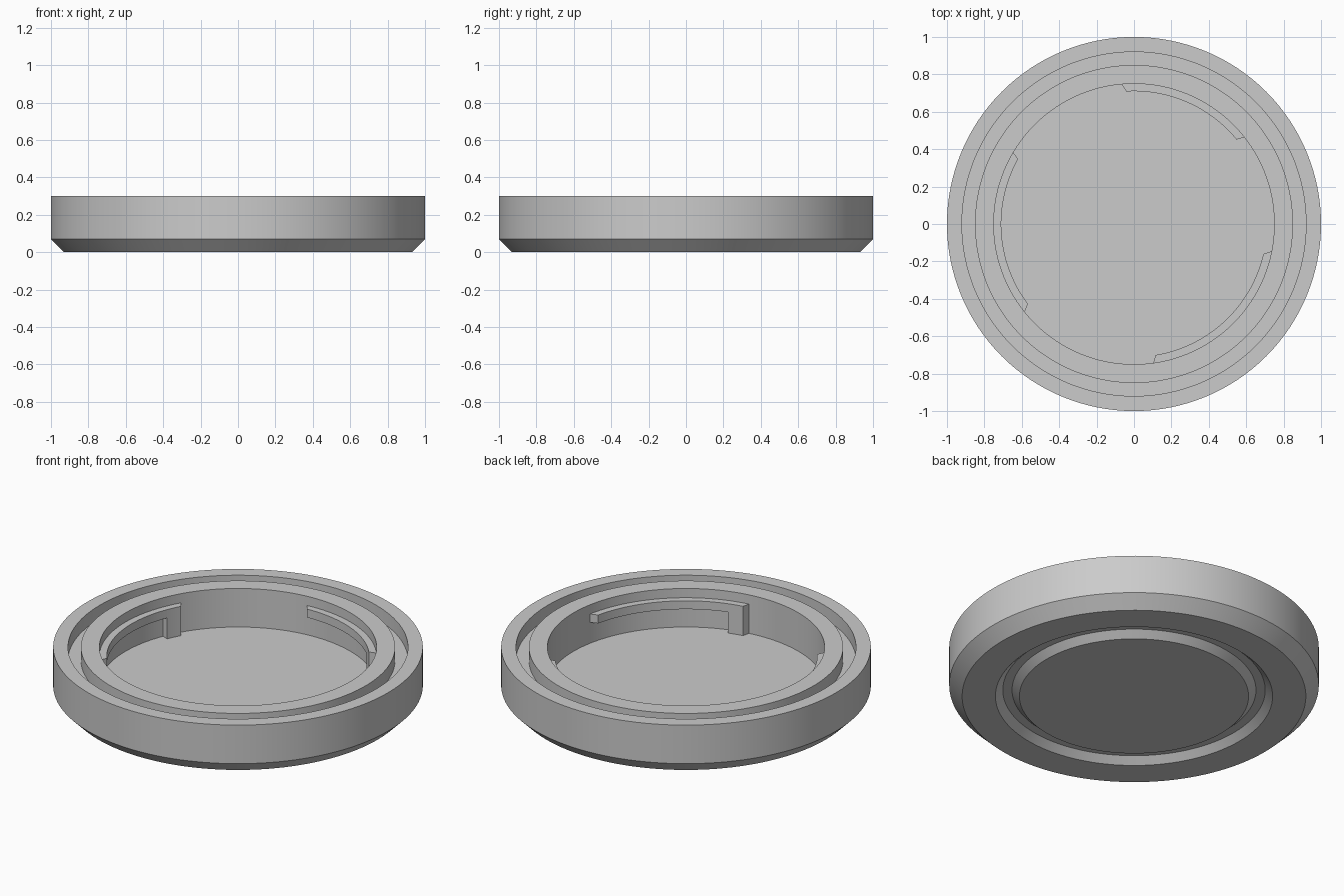
import bpy, bmesh
from math import radians, cos, sin, tau

cube = bpy.data.objects.get("Cube")
if cube:
    bpy.data.objects.remove(cube, do_unlink=True)

# Single plastic colour
grey = bpy.data.materials.new("light_grey_plastic")
grey.use_nodes = True
grey.diffuse_color = (0.6, 0.6, 0.6, 1)
grey.node_tree.nodes["Principled BSDF"].inputs["Base Color"].default_value = (0.6, 0.6, 0.6, 1)


def finish(bm, name):
    """Turn a bmesh into a smooth object with sharp edges kept."""
    bmesh.ops.recalc_face_normals(bm, faces=bm.faces[:])
    mesh = bpy.data.meshes.new(name)
    bm.to_mesh(mesh)
    bm.free()
    mesh.materials.append(grey)
    obj = bpy.data.objects.new(name, mesh)
    bpy.context.collection.objects.link(obj)
    bpy.ops.object.select_all(action="DESELECT")
    obj.select_set(True)
    bpy.context.view_layer.objects.active = obj
    bpy.ops.object.shade_smooth_by_angle(angle=radians(30))
    return obj


def lathe(name, profile, steps=128):
    """Revolve (radius, height) points about the z axis."""
    bm = bmesh.new()
    verts = [bm.verts.new((r, 0, z)) for r, z in profile]
    edges = [bm.edges.new(pair) for pair in zip(verts, verts[1:])]
    bmesh.ops.spin(bm, geom=verts + edges, cent=(0, 0, 0), axis=(0, 0, 1),
                   angle=tau, steps=steps, use_merge=True)
    bmesh.ops.remove_doubles(bm, verts=bm.verts[:], dist=0.0005)
    return finish(bm, name)


def arc_block(bm, start, end, low, high, start_cut, end_cut, steps):
    """Curved bar on the inner wall; the cuts slant its end faces."""
    outer_r, inner_r = 0.755, 0.71
    rings = []
    for i in range(steps + 1):
        t = i / steps
        a = radians(start + (end - start) * t)
        b = radians(start + start_cut + (end - end_cut - start - start_cut) * t)
        corners = ((outer_r, a, low), (inner_r, b, low),
                   (inner_r, b, high), (outer_r, a, high))
        rings.append([bm.verts.new((r * cos(q), r * sin(q), z)) for r, q, z in corners])
    for p, q in zip(rings, rings[1:]):
        for k in range(4):
            n = (k + 1) % 4
            bm.faces.new((p[k], p[n], q[n], q[k]))
    bm.faces.new(rings[0])
    bm.faces.new(rings[-1])


# Cap body: underside ring groove, chamfered rim, seal groove and inner cup
TOP, FLOOR, SEAL, RING = 0.30, 0.07, 0.22, 0.038
lathe("cap_body", [
    (0, 0), (0.62, 0), (0.66, RING), (0.71, RING), (0.75, 0),
    (0.93, 0), (1, 0.07), (1, TOP),
    (0.92, TOP), (0.92, SEAL), (0.85, SEAL), (0.85, TOP),
    (0.75, TOP), (0.75, FLOOR), (0, FLOOR),
])

# Locking lugs: a raised rail with a stop post reaching the floor
RAIL_LOW, RAIL_TOP, POST = 0.195, 0.245, 8.5
for number, (start, end) in enumerate([(38, 95.3), (149.2, 219), (277.8, 349)], 1):
    bm = bmesh.new()
    arc_block(bm, start, start + POST, FLOOR - 0.005, RAIL_TOP, 1.5, 0, 6)
    arc_block(bm, start + POST, end, RAIL_LOW, RAIL_TOP, 0, 2, 28)
    bmesh.ops.remove_doubles(bm, verts=bm.verts[:], dist=0.0005)
    finish(bm, f"locking_lug_{number}")
